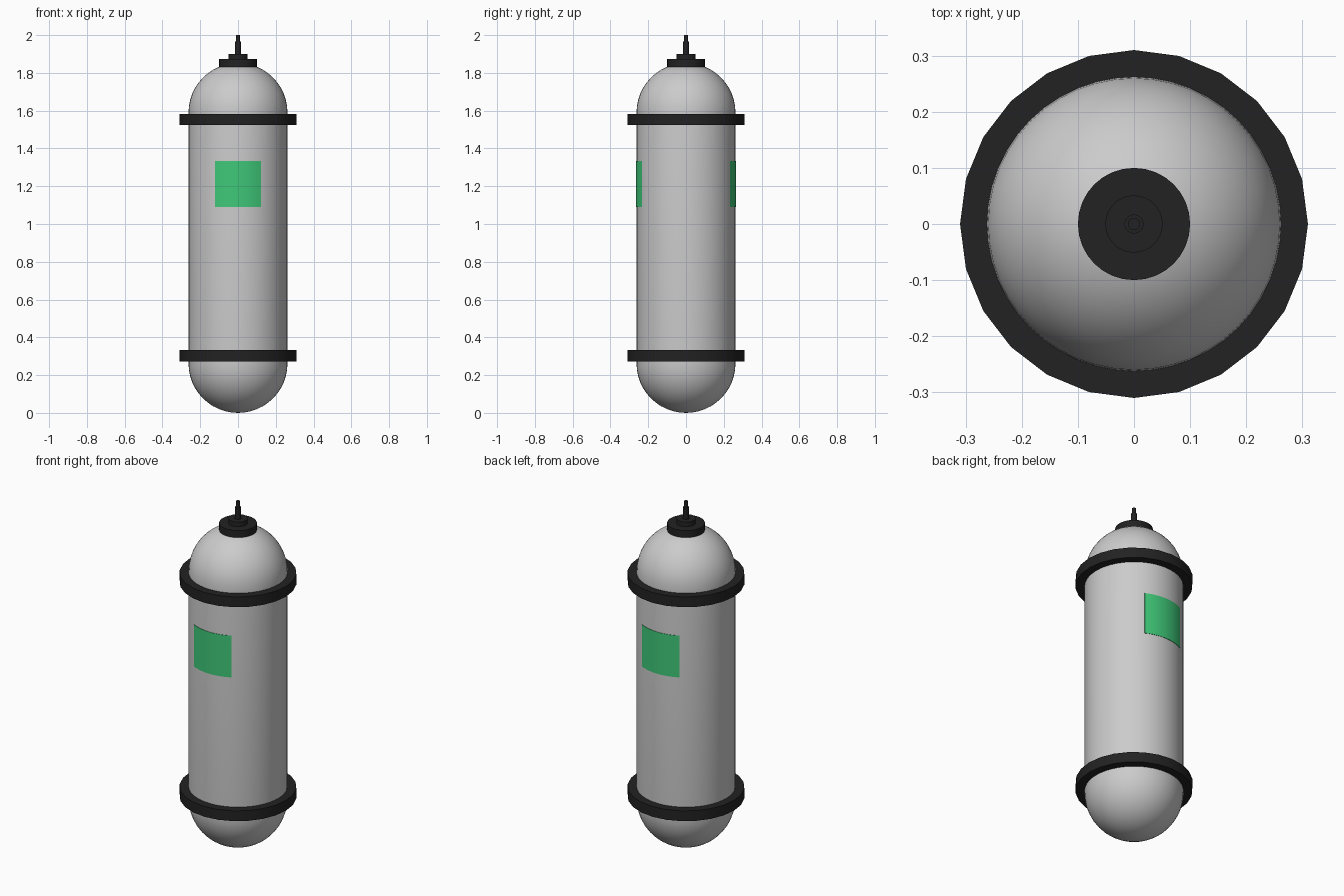
import bpy, bmesh
from math import sin, cos, pi, radians, asin

if "Cube" in bpy.data.objects:
    bpy.data.objects.remove(bpy.data.objects["Cube"])


def material(name, rgb):
    m = bpy.data.materials.new(name)
    m.diffuse_color = (*rgb, 1)
    m.use_nodes = True
    m.node_tree.nodes["Principled BSDF"].inputs["Base Color"].default_value = m.diffuse_color
    return m


BLACK = material("black_rubber", (0.016, 0.016, 0.016))
GREEN = material("green_label", (0.05, 0.58, 0.19))


def finish(name, bm, mat=None, angle=40):
    bmesh.ops.recalc_face_normals(bm, faces=bm.faces)
    me = bpy.data.meshes.new(name)
    bm.to_mesh(me)
    bm.free()
    ob = bpy.data.objects.new(name, me)
    bpy.context.collection.objects.link(ob)
    if mat:
        me.materials.append(mat)
    bpy.ops.object.select_all(action='DESELECT')
    ob.select_set(True)
    bpy.context.view_layer.objects.active = ob
    bpy.ops.object.shade_smooth_by_angle(angle=radians(angle))
    return ob


def lathe(name, profile, sides, mat=None, closed=False):
    """Spin an (r, z) profile around the z axis."""
    bm = bmesh.new()
    vs = [bm.verts.new((r, 0, z)) for r, z in profile]
    pairs = list(zip(vs, vs[1:])) + ([(vs[-1], vs[0])] if closed else [])
    edges = [bm.edges.new(p) for p in pairs]
    bmesh.ops.spin(bm, geom=vs + edges, cent=(0, 0, 0), axis=(0, 0, 1),
                   angle=2 * pi, steps=sides, use_duplicate=False)
    bmesh.ops.remove_doubles(bm, verts=bm.verts, dist=1e-5)
    return finish(name, bm, mat)


# Capsule tank with domed ends
R, LOW, HIGH, N = 0.262, 0.262, 1.59, 12
arc = [i * pi / 2 / N for i in range(N + 1)]
profile = [(R * sin(a), LOW - R * cos(a)) for a in arc]
profile += [(R * cos(a), HIGH + R * sin(a)) for a in arc]
lathe("tank_body", profile, 48)

# Black bumper rings
for name, z in (("lower_ring", 0.302), ("upper_ring", 1.553)):
    lathe(name, [(0.262, z - 0.03), (0.31, z - 0.03),
                 (0.31, z + 0.03), (0.262, z + 0.03)], 24, BLACK, True)

# Stepped valve: cap, collar, stem and tip
lathe("valve", [(0, 1.83), (0.1, 1.83), (0.1, 1.873), (0.051, 1.873),
                (0.051, 1.9), (0.017, 1.9), (0.017, 1.965), (0.011, 1.965),
                (0.011, 2.0), (0, 2.0)], 32, BLACK)

# Curved labels on the front and back
half = asin(0.122 / 0.264)
for name, mid in (("front_label", -pi / 2), ("back_label", pi / 2)):
    bm = bmesh.new()
    cols = []
    for i in range(13):
        a = mid - half + 2 * half * i / 12
        cols.append([bm.verts.new((r * cos(a), r * sin(a), z))
                     for r, z in ((0.258, 1.09), (0.264, 1.09),
                                  (0.264, 1.334), (0.258, 1.334))])
    for c, d in zip(cols, cols[1:]):
        for k in range(4):
            bm.faces.new((c[k], d[k], d[(k + 1) % 4], c[(k + 1) % 4]))
    bm.faces.new(cols[0])
    bm.faces.new(cols[-1])
    finish(name, bm, GREEN)
